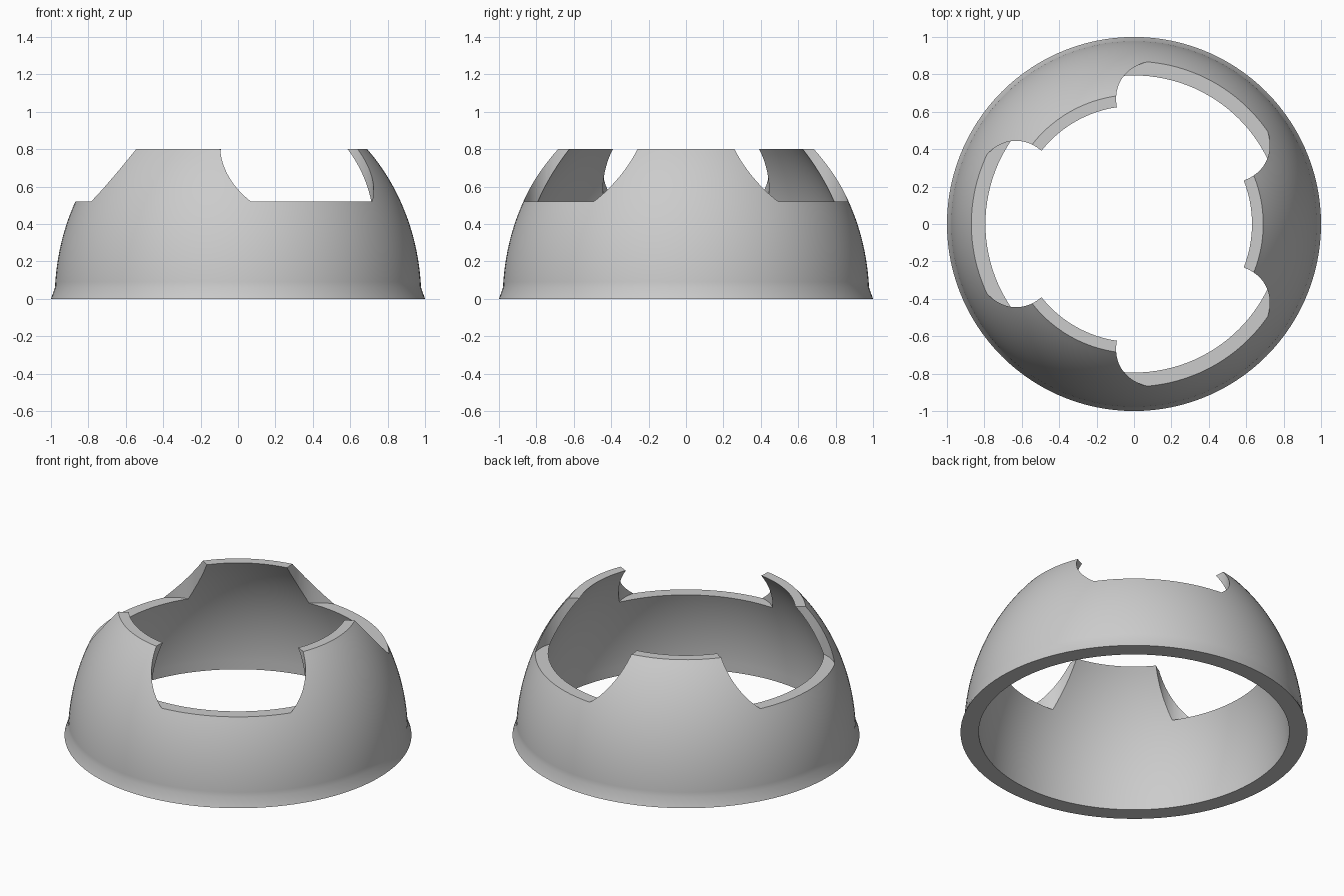
import bpy, bmesh, math

if "Cube" in bpy.data.objects:
    bpy.data.objects.remove(bpy.data.objects["Cube"])

TOP, FLOOR = 0.80, 0.52
SEGMENTS, RINGS = 120, 24

grey = bpy.data.materials.new("plain_grey")
grey.use_nodes = True
colour = (0.6, 0.6, 0.6, 1)
grey.diffuse_color = colour
grey.node_tree.nodes["Principled BSDF"].inputs["Base Color"].default_value = colour


def wall(radius, z, height=1.128):
    """Radius of an elliptical dome at height z."""
    return radius * math.sqrt(1 - (z / height) ** 2)


def lathe(name, profile):
    """Turn a closed profile of (radius, z) points about the z axis."""
    bm = bmesh.new()
    rings = []
    for s in range(SEGMENTS):
        a = math.tau * s / SEGMENTS
        rings.append([bm.verts.new((r * math.cos(a), r * math.sin(a), z)) for r, z in profile])
    for s, ring in enumerate(rings):
        following = rings[(s + 1) % SEGMENTS]
        for i in range(len(profile)):
            j = (i + 1) % len(profile)
            bm.faces.new((ring[i], following[i], following[j], ring[j]))
    bmesh.ops.recalc_face_normals(bm, faces=bm.faces)
    mesh = bpy.data.meshes.new(name)
    bm.to_mesh(mesh)
    bm.free()
    obj = bpy.data.objects.new(name, mesh)
    bpy.context.collection.objects.link(obj)
    return obj


# Dome shell with a slightly flared foot
heights = [0.06 + (TOP - 0.06) * i / RINGS for i in range(RINGS + 1)]
outer = [(1.0, 0.0)] + [(wall(0.98, z), z) for z in heights]
inner = [(wall(0.895, z), z) for z in reversed([0.0] + heights)]
dome = lathe("dome_shell", outer + inner)
dome.data.materials.append(grey)

# Three oval notches cut down through the rim
cutters = []
for i in range(3):
    angle = math.radians(60 + 120 * i)
    bpy.ops.mesh.primitive_cylinder_add(
        vertices=96, radius=1, depth=1,
        location=(0.63 * math.cos(angle), 0.63 * math.sin(angle), FLOOR + 0.5),
        rotation=(0, 0, angle))
    cutter = bpy.context.object
    cutter.name = "notch_cutter"
    cutter.scale = (0.285, 0.445, 1)
    cutter.hide_render = True
    cutter.data.materials.append(grey)
    cut = dome.modifiers.new("notch", "BOOLEAN")
    cut.operation, cut.solver, cut.object = "DIFFERENCE", "EXACT", cutter
    cutters.append(cutter)

bpy.ops.object.select_all(action="DESELECT")
dome.select_set(True)
bpy.context.view_layer.objects.active = dome
for modifier in list(dome.modifiers):
    bpy.ops.object.modifier_apply(modifier=modifier.name)
for cutter in cutters:
    bpy.data.objects.remove(cutter)

# Smooth walls, crisp rims
bpy.ops.object.shade_smooth_by_angle(angle=math.radians(30))
